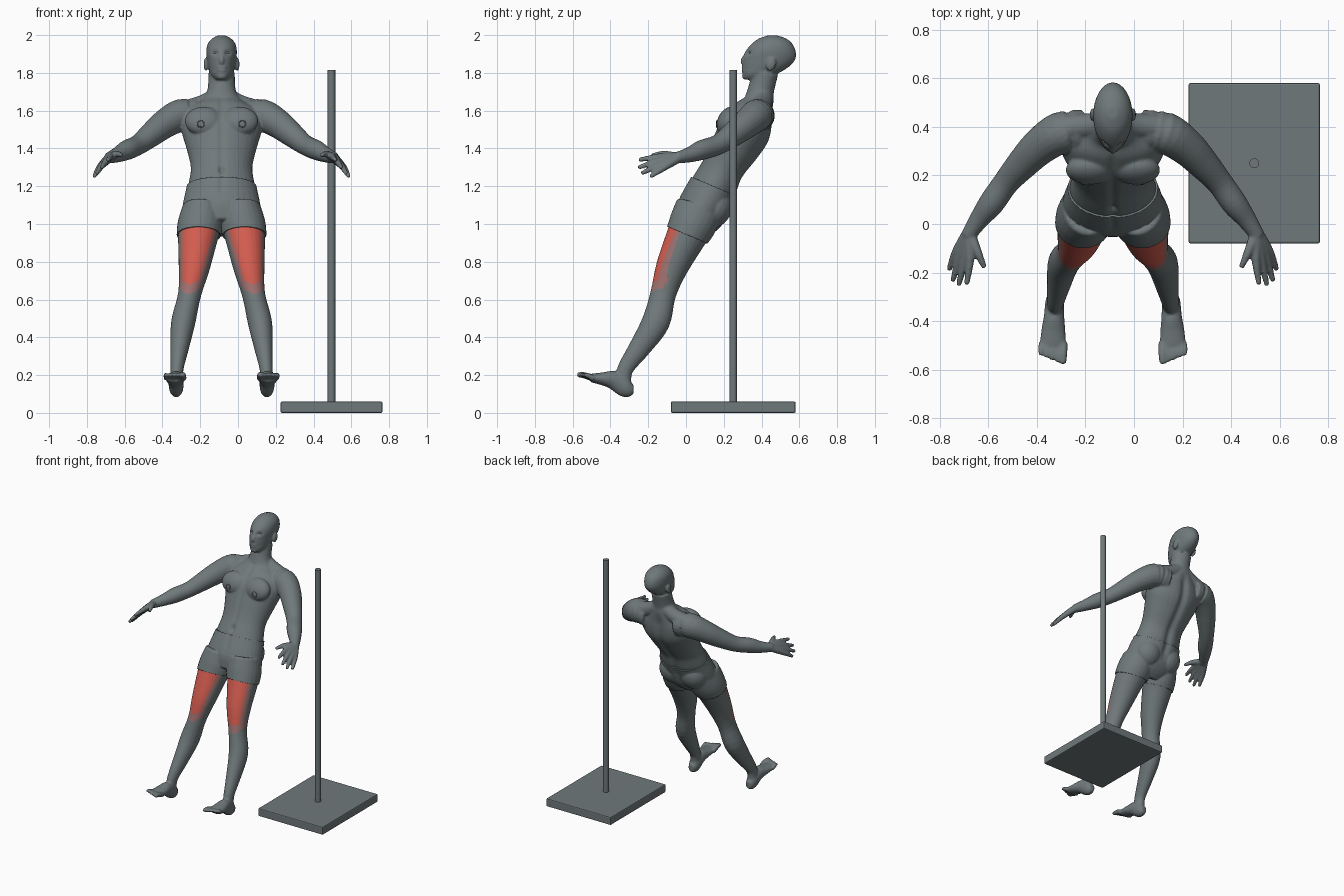
import bpy, bmesh, math
from mathutils import Vector, Matrix
from mathutils.bvhtree import BVHTree

if "Cube" in bpy.data.objects:
    bpy.data.objects.remove(bpy.data.objects["Cube"])

CX = -0.087  # body mid-plane


def material(name, rgb):
    m = bpy.data.materials.new(name)
    m.use_nodes = True
    m.diffuse_color = (*rgb, 1)
    m.node_tree.nodes["Principled BSDF"].inputs["Base Color"].default_value = (*rgb, 1)
    return m


GREY = material("slate grey", (0.16, 0.19, 0.197))
RED = material("muscle red", (0.66, 0.11, 0.08))
ROSE = material("faded rose", (0.34, 0.165, 0.16))
PALE = material("pale grey", (0.45, 0.45, 0.45))


def add_object(name, bm, mats, smooth=True):
    me = bpy.data.meshes.new(name)
    bm.to_mesh(me)
    bm.free()
    ob = bpy.data.objects.new(name, me)
    bpy.context.collection.objects.link(ob)
    for m in mats:
        me.materials.append(m)
    for p in me.polygons:
        p.use_smooth = smooth
    return ob


def spline(p, steps=4):
    """Catmull-Rom refinement of a list of (x, y, z, a, b) stations."""
    p = [Vector(q) for q in p]
    out = []
    for i in range(len(p) - 1):
        p0, p1, p2, p3 = p[max(i - 1, 0)], p[i], p[i + 1], p[min(i + 2, len(p) - 1)]
        for k in range(steps):
            t = k / steps
            out.append(p1 + 0.5 * t * ((p2 - p0) + t * (2 * p0 - 5 * p1 + 4 * p2 - p3
                       + t * (3 * p1 - p0 - 3 * p2 + p3))))
    return out + [p[-1]]


def loft(bm, stations, side=1, n=20, level=False):
    """Closed elliptical tube through stations, x measured from the mid-plane."""
    pts = spline([(CX + side * q[0], *q[1:4], q[-1]) for q in stations])
    rings = []
    for i, q in enumerate(pts):
        t = (pts[min(i + 1, len(pts) - 1)] - pts[max(i - 1, 0)])
        t = Vector((0, 0, 1)) if level else Vector(t[:3]).normalized()
        s = (Vector((1, 0, 0)) - t * t.x).normalized()
        d = t.cross(s)
        rings.append([bm.verts.new(Vector(q[:3]) + s * q[3] * math.cos(a) + d * q[4] * math.sin(a))
                      for a in (math.tau * k / n for k in range(n))])
    for r0, r1 in zip(rings, rings[1:]):
        for k in range(n):
            bm.faces.new((r0[k], r0[(k + 1) % n], r1[(k + 1) % n], r1[k]))
    bm.faces.new(rings[0][::-1])
    bm.faces.new(rings[-1])


def ball(bm, x, y, z, rx, ry, rz, side=1, tilt=0):
    m = (Matrix.Translation((CX + side * x, y, z)) @ Matrix.Rotation(math.radians(tilt), 4, "X")
         @ Matrix.Diagonal((rx, ry, rz, 1)))
    bmesh.ops.create_uvsphere(bm, u_segments=20, v_segments=14, radius=1, matrix=m)


# Torso and neck, leaning back
bm = bmesh.new()
loft(bm, [(0, .03, .985, .15, .09), (0, .075, 1.06, .2, .125), (0, .15, 1.2, .177, .125),
          (0, .2, 1.3, .163, .116), (0, .265, 1.41, .188, .132), (0, .315, 1.5, .213, .14),
          (0, .355, 1.58, .2, .115), (0, .383, 1.64, .125, .085), (0, .395, 1.7, .077, .07),
          (0, .42, 1.8, .07, .068)], n=32)

# Head, built from level rings
loft(bm, [(0, .35, 1.765, .03, .045), (0, .385, 1.79, .057, .087), (0, .42, 1.83, .07, .122),
          (0, .44, 1.87, .077, .138), (0, .447, 1.91, .081, .135), (0, .455, 1.95, .075, .111),
          (0, .458, 1.98, .053, .076), (0, .458, 1.998, .02, .026)], n=32, level=True)
ball(bm, 0, .306, 1.868, .014, .017, .026, tilt=-20)
ball(bm, 0, .302, 1.822, .026, .01, .013)
ball(bm, 0, .316, 1.782, .028, .02, .017)

finger_ends = [((.588, -.14, 1.355), (.602, -.25, 1.34)), ((.61, -.145, 1.335), (.635, -.253, 1.298)),
               ((.63, -.135, 1.315), (.66, -.236, 1.268)), ((.645, -.115, 1.3), (.675, -.19, 1.25))]

for s in (1, -1):
    # Chest, seat, trapezius and ears
    ball(bm, .095, .222, 1.545, .1, .055, .08, s, tilt=-25)
    ball(bm, .085, .15, 1.085, .092, .085, .1, s, tilt=-25)
    loft(bm, [(0, .41, 1.69, .05, .05), (.09, .405, 1.635, .052, .052), (.19, .395, 1.6, .055, .055)], s)
    ball(bm, .083, .45, 1.845, .012, .026, .036, s, tilt=-20)
    # Arm
    loft(bm, [(.12, .385, 1.57, .085, .085), (.215, .375, 1.575, .087, .087), (.3, .32, 1.53, .077, .077),
              (.37, .25, 1.475, .066, .066), (.44, .17, 1.42, .054, .054), (.5, .085, 1.392, .053, .053),
              (.55, .02, 1.367, .041, .041), (.597, -.05, 1.35, .03, .03)], s)
    # Hand: each finger runs from the wrist so that the palms merge
    for knuckle, tip in finger_ends:
        loft(bm, [(.594, -.035, 1.352, .026, .026), (*knuckle, .019, .019), (*tip, .011, .011)], s, 12)
    loft(bm, [(.585, -.05, 1.355, .024, .024), (.555, -.12, 1.37, .018, .018),
              (.528, -.18, 1.363, .011, .011)], s, 12)
    # Leg
    loft(bm, [(.1, .07, 1.08, .1, .12), (.112, .035, 1.0, .112, .118), (.125, 0, .93, .106, .106),
              (.145, -.075, .77, .083, .085), (.17, -.122, .625, .061, .068), (.203, -.16, .48, .064, .074),
              (.222, -.245, .345, .049, .058), (.236, -.32, .235, .035, .043),
              (.24, -.335, .16, .034, .045)], s, 24)
    # Foot and toes
    loft(bm, [(.24, -.278, .125, .022, .025), (.24, -.315, .13, .037, .05), (.242, -.38, .172, .042, .05),
              (.245, -.44, .18, .05, .035), (.247, -.505, .185, .055, .022)], s)
    for i in range(5):
        x = .203 + .0225 * i
        r = .018 if i == 0 else .0135
        loft(bm, [(x, -.49, .182, r, r), (x + .002, -.535 + .004 * i, .198, r, r),
                  (x + .002, -.577 + .009 * i, .203, r * .7, r * .7)], s, 12)
bmesh.ops.recalc_face_normals(bm, faces=bm.faces[:])
body = add_object("body", bm, [GREY, RED, ROSE])

# Fuse the parts into one skin
rm = body.modifiers.new("fuse", "REMESH")
rm.mode = "VOXEL"
rm.voxel_size = 0.0065
sm = body.modifiers.new("soften", "SMOOTH")
sm.factor, sm.iterations = 0.5, 5
deps = bpy.context.evaluated_depsgraph_get()
skin = bpy.data.meshes.new_from_object(body.evaluated_get(deps))
body.modifiers.clear()
body.data = skin


def bell(v, width):
    return math.exp(-(v / width) ** 2)


# Sculpted grooves: spine, chest and belly line, belly button, eye sockets
bm = bmesh.new()
bm.from_mesh(skin)
bm.normal_update()
for v in bm.verts:
    x, y, z = v.co.x - CX, v.co.y, v.co.z
    lean = z + .42 * y
    push = 0
    if 1.1 < lean < 1.85 and abs(x) < .2 and z < 1.68:
        fade = min(1, (lean - 1.1) / .1, (1.85 - lean) / .1)
        if v.normal.y > .2:
            push += .016 * fade * bell(x, .03)
        elif v.normal.y < -.2:
            push += .007 * fade * bell(x, .016)
            push += .014 * bell(x, .014) * bell(z - 1.29, .016)
    if z > 1.75 and v.normal.y < 0:
        push += .012 * bell(abs(x) - .034, .017) * bell(z - 1.907, .014)
        push += .005 * bell(x, .03) * bell(z - 1.822, .005)
    v.co -= v.normal * push

# Red thigh patches narrowing towards the knee, with a faded rim
for f in bm.faces:
    f.smooth = True
    f.material_index = 0
    c = f.calc_center_median()
    lean = c.z + .42 * c.y
    k = (.95 - lean) / .4
    if f.normal.y < .1 and 0 <= k <= 1 and c.z < 1.02:
        off = abs(abs(c.x - CX) - (.123 + .05 * k))
        solid = .084 - .05 * k if k < .8 else .044 * math.sqrt(max(0, (.86 - k) / .06)) * .75
        rim = .099 - .045 * k if k < .85 else .061 * math.sqrt(max(0, (1 - k) / .15))
        f.material_index = 1 if off < solid else 2 if off < rim else 0
bm.to_mesh(skin)
tree = BVHTree.FromBMesh(bm)

# Shorts: the skin between waistband and hems, thickened outwards
axis = Vector((0, .42, 1))
for level, sign in ((1.26, 1), (.945, -1)):
    bmesh.ops.bisect_plane(bm, geom=bm.verts[:] + bm.edges[:] + bm.faces[:],
                           plane_co=(0, 0, level), plane_no=axis * sign, clear_outer=True)
far = [v for v in bm.verts if abs(v.co.x - CX) > .3]
bmesh.ops.delete(bm, geom=far, context="VERTS")
for f in bm.faces:
    f.material_index = 0
shorts = add_object("shorts", bm, [GREY])
cloth = shorts.modifiers.new("cloth", "SOLIDIFY")
cloth.thickness, cloth.offset = .008, 1


def on_front(x, z):
    hit, normal, _, _ = tree_hit(x, z)
    return Matrix.Translation(hit) @ normal.to_track_quat("Z", "Y").to_matrix().to_4x4()


def tree_hit(x, z):
    return tree.ray_cast(Vector((CX + x, -1, z)), Vector((0, 1, 0)))


# Eyes and nipples laid on the skin
for s, label in ((1, "left"), (-1, "right")):
    bm = bmesh.new()
    place = Matrix.Translation(tree_hit(s * .034, 1.908)[0])
    bmesh.ops.create_uvsphere(bm, u_segments=12, v_segments=8, radius=1,
                              matrix=place @ Matrix.Diagonal((.012, .004, .005, 1)))
    add_object(label + "_eye", bm, [PALE])
    bpy.ops.mesh.primitive_torus_add(major_radius=.018, minor_radius=.003,
                                     major_segments=24, minor_segments=8)
    ring = bpy.context.object
    ring.name = label + "_nipple"
    ring.matrix_world = on_front(s * .11, 1.53)
    ring.data.materials.append(GREY)
    for p in ring.data.polygons:
        p.use_smooth = True

# Stand: bevelled plate and upright pole
bm = bmesh.new()
bmesh.ops.create_cube(bm, size=1, matrix=Matrix.Translation((.495, .25, .03))
                      @ Matrix.Diagonal((.54, .66, .06, 1)))
plate = add_object("stand_base", bm, [GREY], False)
bev = plate.modifiers.new("edge", "BEVEL")
bev.width, bev.segments = .007, 2
bpy.ops.mesh.primitive_cylinder_add(vertices=24, radius=.02, depth=1.765, location=(.495, .25, .9325))
pole = bpy.context.object
pole.name = "stand_pole"
pole.data.materials.append(GREY)
bpy.ops.object.shade_smooth_by_angle()
